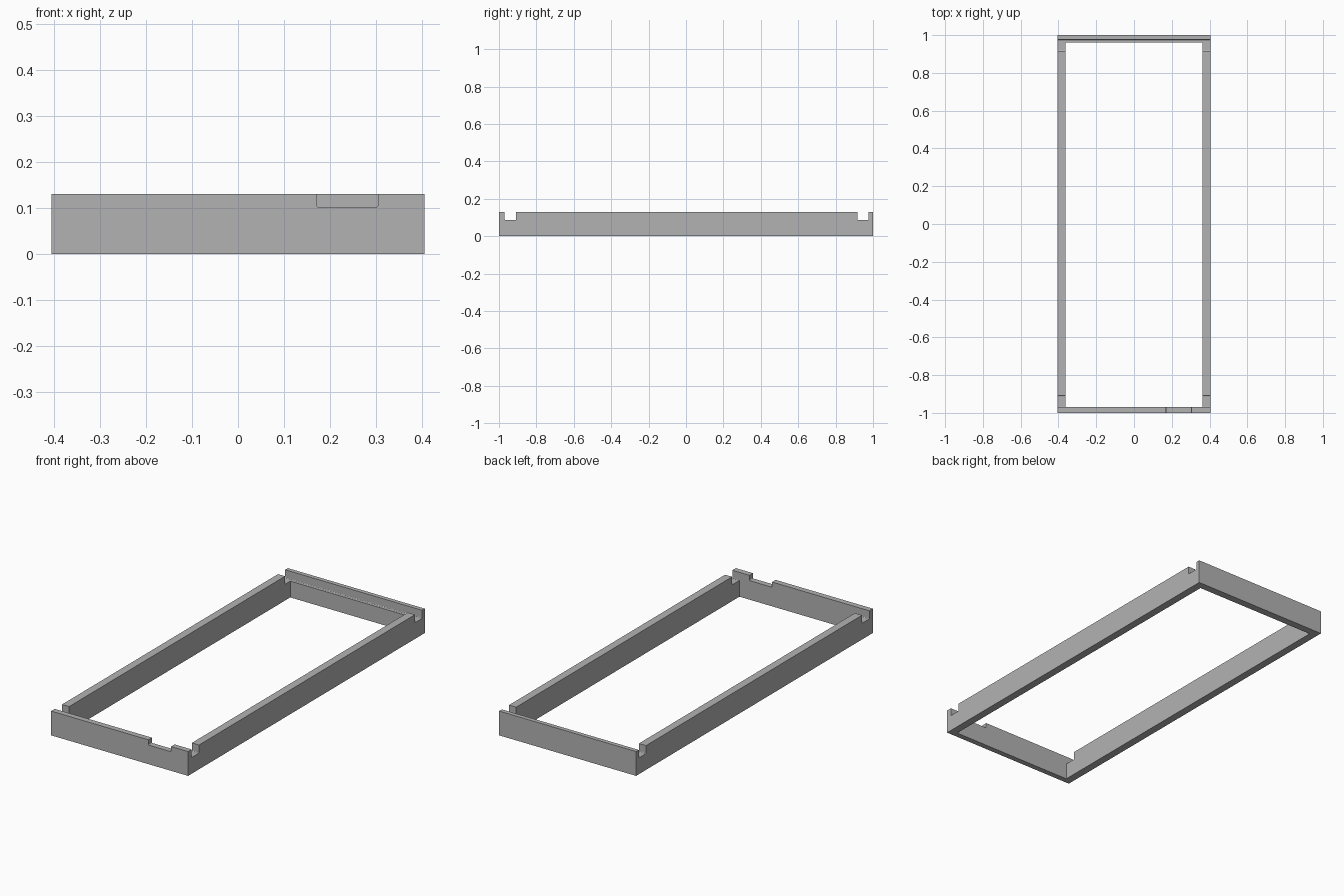
import bpy
import bmesh

cube = bpy.data.objects.get("Cube")
if cube:
    bpy.data.objects.remove(cube, do_unlink=True)

HALF_W, HALF_L, HEIGHT = 0.405, 1.0, 0.13
INNER_W = 0.363
FRONT_IN, BACK_IN = -0.97, 0.96
SLOT_FLOOR = 0.087
OVER = 0.1  # cutter overshoot

grey = bpy.data.materials.new("plain grey")
grey.use_nodes = True
colour = (0.45, 0.45, 0.45, 1)
grey.diffuse_color = colour
grey.node_tree.nodes["Principled BSDF"].inputs["Base Color"].default_value = colour


def box(name, x, y, z, round_axis=None, radius=0.004):
    """Box from ranges; optionally rounds the bottom edges running along an axis."""
    bm = bmesh.new()
    bmesh.ops.create_cube(bm, size=1)
    for v in bm.verts:
        for i, (lo, hi) in enumerate((x, y, z)):
            v.co[i] = lo if v.co[i] < 0 else hi
    if round_axis is not None:
        edges = [e for e in bm.edges
                 if all(abs(v.co.z - z[0]) < 1e-5 for v in e.verts)
                 and abs(e.verts[0].co[round_axis] - e.verts[1].co[round_axis]) > 1e-5]
        bmesh.ops.bevel(bm, geom=edges, offset=radius, segments=3,
                        profile=0.5, affect='EDGES')
    bmesh.ops.recalc_face_normals(bm, faces=bm.faces)
    mesh = bpy.data.meshes.new(name)
    bm.to_mesh(mesh)
    bm.free()
    mesh.materials.append(grey)
    obj = bpy.data.objects.new(name, mesh)
    bpy.context.collection.objects.link(obj)
    return obj


# Solid block that becomes the rectangular frame
frame = box("tray_frame", (-HALF_W, HALF_W), (-HALF_L, HALF_L), (0, HEIGHT))

across = (-HALF_W - OVER, HALF_W + OVER)
top = HEIGHT + OVER
cutters = [
    # Open middle
    box("opening_cutter", (-INNER_W, INNER_W), (FRONT_IN, BACK_IN), (-OVER, top)),
    # Cross slots behind the front wall and in the back wall
    box("front_slot_cutter", across, (FRONT_IN, -0.908), (SLOT_FLOOR, top), 0),
    box("back_slot_cutter", across, (0.916, 0.977), (SLOT_FLOOR, top), 0),
    # Notch in the top of the front wall
    box("front_notch_cutter", (0.17, 0.304), (-HALF_L - OVER, -0.94),
        (0.102, top), 1),
]

# Cut the frame, then drop the cutters
bpy.context.view_layer.objects.active = frame
for cutter in cutters:
    cutter.hide_render = True
    mod = frame.modifiers.new(cutter.name, 'BOOLEAN')
    mod.operation = 'DIFFERENCE'
    mod.solver = 'EXACT'
    mod.object = cutter
    bpy.ops.object.modifier_apply(modifier=mod.name)
    bpy.data.objects.remove(cutter, do_unlink=True)
